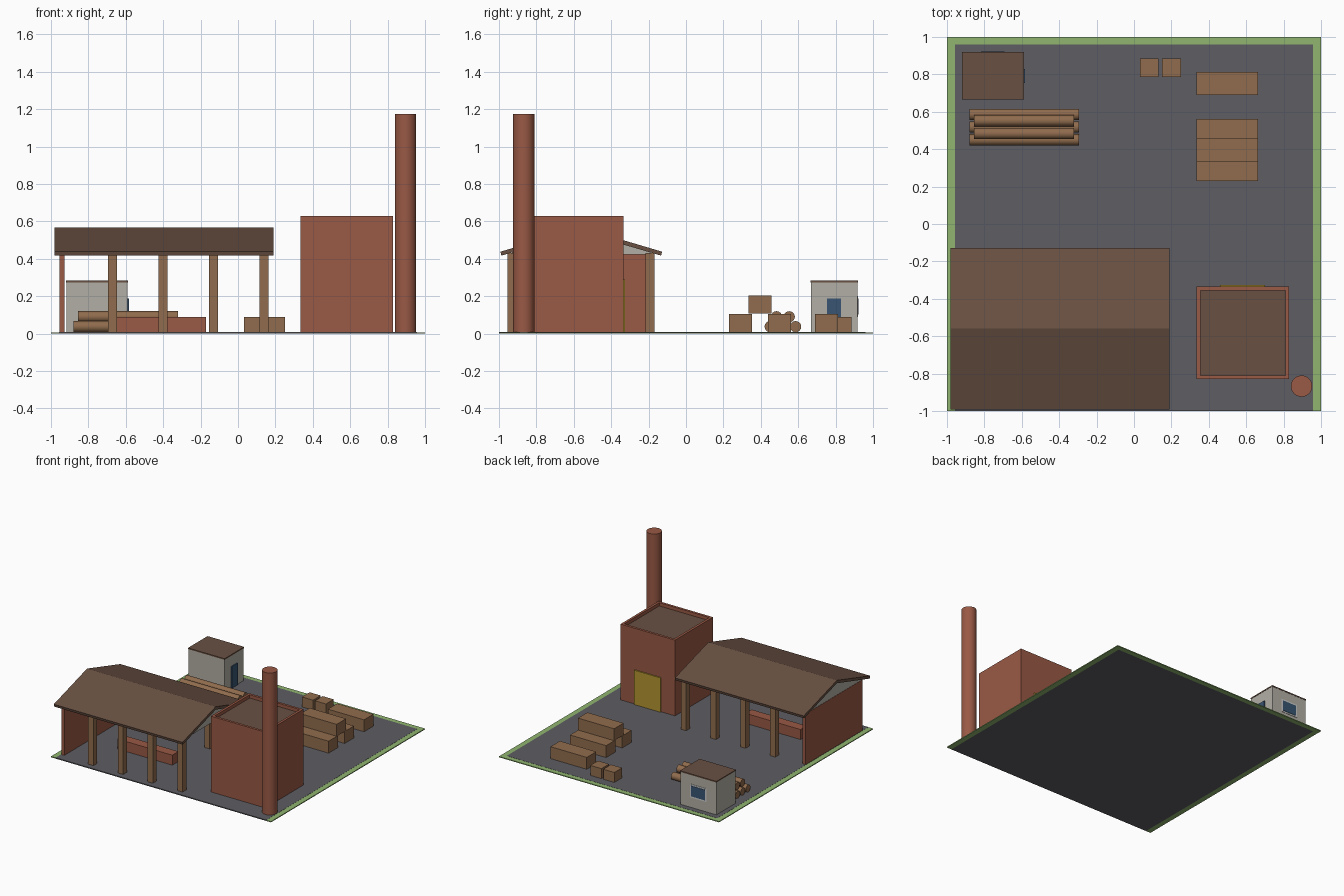
import bpy, bmesh, math

if "Cube" in bpy.data.objects:
    bpy.data.objects.remove(bpy.data.objects["Cube"])

G = 0.008  # ground top


def mat(name, rgb):
    m = bpy.data.materials.new(name)
    m.diffuse_color = (*rgb, 1)
    m.use_nodes = True
    m.node_tree.nodes["Principled BSDF"].inputs["Base Color"].default_value = m.diffuse_color
    return m


BRICK = mat("brick", (0.32, 0.10, 0.06))
WOOD = mat("wood", (0.28, 0.15, 0.075))
ROOF = mat("roof", (0.14, 0.08, 0.055))
ASPHALT = mat("asphalt", (0.11, 0.11, 0.125))
GRASS = mat("grass", (0.28, 0.46, 0.16))
PLASTER = mat("plaster", (0.45, 0.43, 0.38))
BLUE = mat("blue", (0.04, 0.09, 0.17))
WHITE = mat("white", (0.75, 0.75, 0.72))
YELLOW = mat("yellow", (0.45, 0.30, 0.03))


def add(name, bm, m):
    bmesh.ops.recalc_face_normals(bm, faces=bm.faces)
    me = bpy.data.meshes.new(name)
    bm.to_mesh(me)
    bm.free()
    me.materials.append(m)
    ob = bpy.data.objects.new(name, me)
    bpy.context.collection.objects.link(ob)
    return ob


def box(name, x, y, z, m):
    bm = bmesh.new()
    bmesh.ops.create_cube(bm, size=1)
    for v in bm.verts:
        for i, r in enumerate((x, y, z)):
            v.co[i] = r[1] if v.co[i] > 0 else r[0]
    return add(name, bm, m)


def extrude_x(name, profile, x0, x1, m):
    bm = bmesh.new()
    f = bm.faces.new([bm.verts.new((x0, y, z)) for y, z in profile])
    ext = bmesh.ops.extrude_face_region(bm, geom=[f])
    for v in ext["geom"]:
        if isinstance(v, bmesh.types.BMVert):
            v.co.x = x1
    return add(name, bm, m)


def cylinder(name, r, length, loc, m, along_x=False, sides=24):
    rot = (0, math.pi / 2, 0) if along_x else (0, 0, 0)
    bpy.ops.mesh.primitive_cylinder_add(vertices=sides, radius=r, depth=length,
                                        location=loc, rotation=rot)
    ob = bpy.context.object
    ob.name = name
    ob.data.materials.append(m)
    bpy.ops.object.shade_smooth_by_angle(angle=math.radians(40))
    return ob


# Yard and grass border on three sides
box("yard", (-0.957, 0.957), (-1, 0.96), (0, G), ASPHALT)
box("grass_left", (-1, -0.957), (-1, 1), (0, G - 0.001), GRASS)
box("grass_right", (0.957, 1), (-1, 1), (0, G - 0.001), GRASS)
box("grass_back", (-0.957, 0.957), (0.96, 1), (0, G - 0.001), GRASS)

# Open shed: gable roof, posts, end wall, gables, work bench
extrude_x("shed_roof", [(-0.987, 0.417), (-0.56, 0.542), (-0.133, 0.417),
                        (-0.128, 0.438), (-0.56, 0.566), (-0.992, 0.438)], -0.98, 0.19, ROOF)
for i in range(4):
    x = -0.67 + 0.27 * i
    for side, y in (("front", -0.93), ("back", -0.192)):
        box(f"shed_post_{side}_{i}", (x - 0.024, x + 0.024), (y - 0.024, y + 0.024),
            (G, 0.43), WOOD)
box("shed_end_wall", (-0.955, -0.928), (-0.93, -0.19), (G, 0.424), BRICK)
gable = [(-0.93, 0.424), (-0.19, 0.424), (-0.19, 0.434), (-0.56, 0.542), (-0.93, 0.434)]
extrude_x("gable_left", gable, -0.953, -0.93, PLASTER)
extrude_x("gable_right", gable, 0.13, 0.153, PLASTER)
box("work_bench", (-0.67, -0.17), (-0.61, -0.53), (G, 0.09), BRICK)

# Brick tower with parapet, flat roof and yellow door
x0, x1, y0, y1, t = 0.335, 0.83, -0.83, -0.335, 0.02
box("tower", (x0, x1), (y0, y1), (G, 0.595), BRICK)
box("tower_roof", (x0 + t, x1 - t), (y0 + t, y1 - t), (0.595, 0.603), ROOF)
P = (0.595, 0.63)
box("parapet_front", (x0, x1), (y0, y0 + t), P, BRICK)
box("parapet_back", (x0, x1), (y1 - t, y1), P, BRICK)
box("parapet_left", (x0, x0 + t), (y0 + t, y1 - t), P, BRICK)
box("parapet_right", (x1 - t, x1), (y0 + t, y1 - t), P, BRICK)
box("tower_door", (0.46, 0.70), (-0.335, -0.325), (G, 0.29), YELLOW)

# Chimney
cylinder("chimney", 0.057, 1.167, (0.896, -0.867, 1.167 / 2 + G), BRICK, sides=32)

# Small office booth with door and window
box("booth", (-0.918, -0.59), (0.667, 0.917), (G, 0.274), PLASTER)
box("booth_roof", (-0.92, -0.588), (0.665, 0.919), (0.274, 0.284), ROOF)
box("booth_door", (-0.59, -0.583), (0.753, 0.83), (G, 0.187), BLUE)
box("window_frame", (-0.83, -0.68), (0.915, 0.92), (0.09, 0.20), WHITE)
box("window_glass", (-0.818, -0.692), (0.917, 0.923), (0.102, 0.188), BLUE)

# Log pile
for i in range(3):
    cylinder(f"log_low_{i}", 0.03, 0.585, (-0.587, 0.45 + 0.068 * i, 0.037), WOOD, True, 16)
for i in range(2):
    cylinder(f"log_high_{i}", 0.03, 0.535, (-0.587, 0.484 + 0.068 * i, 0.09), WOOD, True, 16)

# Timber stacks and crates
for i, (y, z) in enumerate(((0.292, G), (0.5, G), (0.396, 0.107), (0.752, G))):
    box(f"timber_stack_{i}", (0.333, 0.662), (y - 0.061, y + 0.061), (z, z + 0.098), WOOD)
for i, x in enumerate((0.082, 0.2)):
    box(f"crate_{i}", (x - 0.05, x + 0.05), (0.785, 0.885), (G, 0.09), WOOD)
